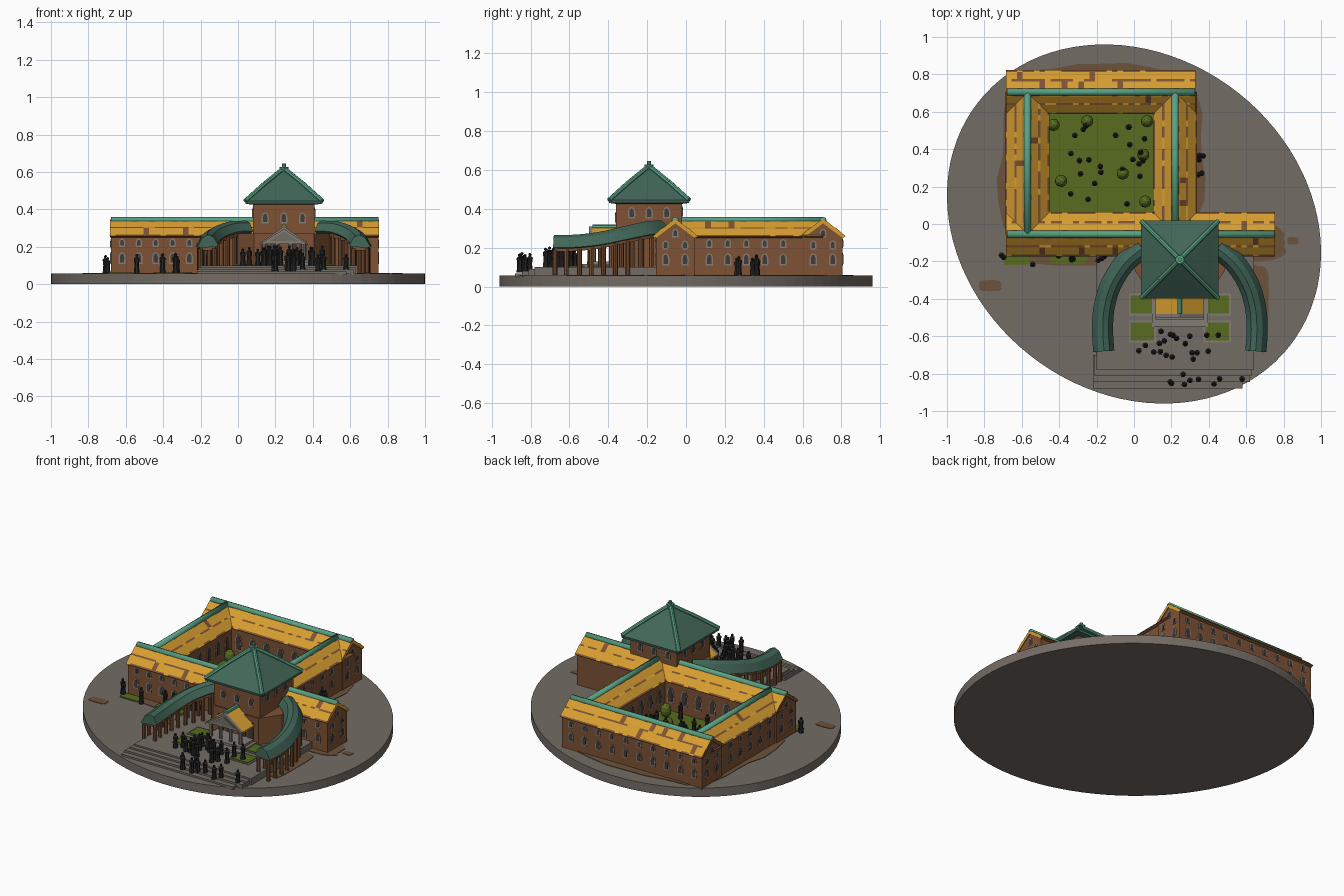
import bpy, bmesh, math, random
from mathutils import Vector, Matrix

if "Cube" in bpy.data.objects:
    bpy.data.objects.remove(bpy.data.objects["Cube"])
random.seed(4)

def mat(name, *c):
    m = bpy.data.materials.new(name)
    m.diffuse_color = (*c, 1)
    m.use_nodes = True
    m.node_tree.nodes["Principled BSDF"].inputs["Base Color"].default_value = m.diffuse_color
    return m

STONE = mat("ground grey", .175, .15, .13)
TRIM = mat("trim grey", .23, .20, .18)
TILE = mat("ochre tile", .68, .34, .03)
WALL = mat("rust brown wall", .21, .085, .035)
RIDGE = mat("pale green ridge", .10, .36, .23)
GREEN = mat("dark green roof", .055, .135, .10)
LAWN = mat("lawn green", .095, .15, .014)
BLACK = mat("figure black", .018, .018, .018)
EARTH = mat("earth brown", .15, .085, .045)
GLASS = mat("window dark", .055, .045, .04)

def finish(name, bm, *mats, smooth=False):
    bmesh.ops.recalc_face_normals(bm, faces=bm.faces)
    me = bpy.data.meshes.new(name)
    bm.to_mesh(me)
    bm.free()
    for m in mats:
        me.materials.append(m)
    ob = bpy.data.objects.new(name, me)
    bpy.context.collection.objects.link(ob)
    if smooth:
        for p in me.polygons:
            p.use_smooth = True
    return ob

def add_box(bm, x0, x1, y0, y1, z0, z1):
    m = Matrix.Translation(((x0+x1)/2, (y0+y1)/2, (z0+z1)/2)) @ Matrix.Diagonal((x1-x0, y1-y0, z1-z0, 1))
    bmesh.ops.create_cube(bm, size=1, matrix=m)

def boxes(name, m, *dims):
    bm = bmesh.new()
    for d in dims:
        add_box(bm, *d)
    return finish(name, bm, m)

def prism(bm, pts, z0, z1):
    a = [bm.verts.new((x, y, z0)) for x, y in pts]
    b = [bm.verts.new((x, y, z1)) for x, y in pts]
    n = len(pts)
    bm.faces.new(a)
    bm.faces.new(b)
    for i in range(n):
        bm.faces.new((a[i], a[(i+1) % n], b[(i+1) % n], b[i]))

def add_tube(bm, p, q, r):
    p, q = Vector(p), Vector(q)
    rot = (q-p).to_track_quat('Z', 'Y').to_matrix().to_4x4()
    bmesh.ops.create_cone(bm, cap_ends=True, segments=8, radius1=r, radius2=r, depth=(q-p).length,
                          matrix=Matrix.Translation((p+q)/2) @ rot)

def sweep(rings):
    """Closed tube through a list of equal rings of points."""
    bm = bmesh.new()
    vs = [[bm.verts.new(p) for p in r] for r in rings]
    n = len(vs[0])
    for a, b in zip(vs, vs[1:]):
        for i in range(n):
            bm.faces.new((a[i], a[(i+1) % n], b[(i+1) % n], b[i]))
    bm.faces.new(vs[0])
    bm.faces.new(vs[-1])
    return bm

# Skewed oval base disc
bm = bmesh.new()
T = [2*math.pi*i/96 for i in range(96)]
prism(bm, [(math.cos(t), .96*math.sin(t-.16)) for t in T], 0, .057)
finish("base_disc", bm, STONE)

# Earth and lawn patches on the ground
def blob(name, m, cx, cy, rx, ry, z):
    bm = bmesh.new()
    pts = []
    for i in range(28):
        t = 2*math.pi*i/28
        k = (abs(math.cos(t))**5+abs(math.sin(t))**5)**-.2*random.uniform(.95, 1.03)
        pts.append((cx+rx*k*math.cos(t), cy+ry*k*math.sin(t)))
    prism(bm, pts, .05, z)
    finish(name, bm, m)
for p in ((-.17, .36, .55, .49), (.54, -.1, .27, .1), (-.3, -.14, .32, .08), (.67, -.42, .05, .2),
          (-.77, -.33, .06, .03), (.85, -.09, .03, .02)):
    blob("earth_patch", EARTH, *p, .060)
for p in ((-.35, -.185, .1, .03), (-.63, -.19, .07, .03)):
    blob("grass_patch", LAWN, *p, .064)
boxes("courtyard_lawn", LAWN, (-.48, .13, .05, .61, .05, .072))

# Wings: walls with gable ends, streaked tile roof, ridge roll
def wing(name, along_x, c, a, b):
    def P(u, s, z):
        return (u, c+s, z) if along_x else (c+s, u, z)
    prof = [(-.1, .05), (.1, .05), (.1, .265), (0, .335), (-.1, .265)]
    finish(name+"_walls", sweep([[P(u, s, z) for s, z in prof] for u in (a, b)]), WALL)
    top = [(-.118, .258), (-.108, .266), (-.07, .3), (-.058, .305), (-.022, .335), (0, .345),
           (.022, .335), (.058, .305), (.07, .3), (.108, .266), (.118, .258)]
    prof = top+[(.1, .25), (0, .325), (-.1, .25)]
    n = round((b-a)/.03)
    e = .005
    bm = sweep([[P(a-e+(b-a+2*e)*i/n, s, z) for s, z in prof] for i in range(n+1)])
    streak = {0: .8, 2: .7, 4: .25, 5: .25, 7: .7, 9: .8}
    for i, f in enumerate(bm.faces):
        k = i % len(prof)
        f.material_index = int(k > 9 or random.random() < streak.get(k, .04))
    finish(name+"_roof", bm, TILE, WALL)
    bm = bmesh.new()
    add_tube(bm, P(a, 0, .34), P(b, 0, .34), .019)
    finish(name+"_ridge", bm, RIDGE, smooth=True)

wing("front_wing", True, -.055, -.68, .75)
wing("back_wing", True, .705, -.68, .325)
wing("left_wing", False, -.57, -.05, .7)
wing("right_wing", False, .22, -.05, .7)

# Windows: thin arched plates with a trim surround
def windows(name, spots, w=.022, h=.05):
    for label, m, g, d in (("trim", TRIM, .007, .003), ("pane", GLASS, 0, .005)):
        bm = bmesh.new()
        for x, y, z, nx, ny in spots:
            out = []
            for i in range(12):
                t = 2*math.pi*i/12
                s, v = (w/2+g)*math.cos(t)*1.1, (h/2+g)*math.sin(t)
                if math.sin(t) < -.1:
                    s, v = math.copysign(w/2+g, s) if abs(s) > 1e-6 else 0, -h/2-g
                out.append((x-ny*s, y+nx*s, z+v))
            r = [[bm.verts.new((px+nx*k, py+ny*k, pz)) for px, py, pz in out] for k in (-.002, d)]
            bm.faces.new(r[1])
            for i in range(12):
                bm.faces.new((r[0][i], r[0][i-1], r[1][i-1], r[1][i]))
        finish(name+"_"+label, bm, m)

front = [(x, -.155, z, 0, -1) for x in (-.62, -.53, -.44, -.35, -.26, -.17, .58, .68) for z in (.14, .222)]
back = [(-.62+.098*i, .805, z, 0, 1) for i in range(10) for z in (.14, .222)]
left = [(-.67, .0+.1*i, z, -1, 0) for i in range(8) for z in (.14, .222)]
right = [(.32, .12+.095*i, z, 1, 0) for i in range(5) for z in (.14, .222)]
ends = [(x, c+s, z, n, 0) for x, c, n in ((.75, -.055, 1), (.325, .705, 1), (-.68, .705, -1), (-.68, -.055, -1))
        for s, z in ((-.05, .14), (.05, .14), (-.05, .215), (.05, .215), (0, .275))]
windows("lower_window", [s for s in front+back+left+right+ends if s[2] < .2])
windows("upper_window", [s for s in front+back+left+right+ends if s[2] > .2], .018, .032)
court = [(-.42+.1*i, y, .17, 0, n) for i in range(6) for y, n in ((.045, 1), (.605, -1))]
court += [(x, .1+.092*i, .17, n, 0) for i in range(6) for x, n in ((-.47, 1), (.12, -1))]
windows("court_window", court, .03, .09)

# Terrace with front steps, lawns and portico steps
CX, CY = .245, -.19
boxes("terrace_steps", STONE, (-.2, .64, -.78, -.1, .05, .1), (-.21, .63, -.81, -.7, .05, .09),
      (-.22, .62, -.845, -.7, .05, .08), (-.22, .58, -.88, -.7, .05, .068))
boxes("portico_steps", TRIM, (CX-.13, CX+.13, -.51, -.3, .1, .13), (CX-.15, CX+.15, -.55, -.3, .1, .115))
for sx in (-1, 1):
    for y in (-.43, -.575):
        x = CX+sx*.2
        boxes("plaza_border", TRIM, (x-.073, x+.073, y-.058, y+.058, .09, .104))
        boxes("plaza_lawn", LAWN, (x-.063, x+.063, y-.048, y+.048, .09, .108))

# Tower with pyramid roof, hip ribs and finial
boxes("tower", WALL, (CX-.165, CX+.165, CY-.17, CY+.17, .05, .435))
bm = bmesh.new()
prism(bm, [(CX-.27, -.12), (CX-.24, -.25), (CX-.16, -.37), (CX+.16, -.37), (CX+.24, -.25), (CX+.27, -.12)], .05, .27)
finish("tower_base", bm, WALL)
tower_w = [(CX+s, CY-.17, .355, 0, -1) for s in (-.1, 0, .1)]+[(CX+s, CY+.17, .385, 0, 1) for s in (-.1, 0, .1)]
tower_w += [(CX+n*.165, CY+s, .38, n, 0) for s in (-.09, 0, .09) for n in (-1, 1)]
windows("tower_window", tower_w, .022, .045)
bm = bmesh.new()
for x in (-.105, -.05, .05, .105):
    add_box(bm, CX+x-.02, CX+x+.02, -.375, -.36, .13, .23)
finish("entrance_doors", bm, GLASS)
def sq(h, z):
    return [(CX+sx*h, CY+sy*h, z) for sx, sy in ((-1, -1), (1, -1), (1, 1), (-1, 1))]
finish("tower_roof", sweep([sq(.165, .425), sq(.205, .43), sq(.208, .445), sq(.105, .533), sq(.012, .61)]), GREEN)
bm = bmesh.new()
for a, b, c in zip(sq(.205, .445), sq(.105, .535), sq(.01, .612)):
    add_tube(bm, a, b, .013)
    add_tube(bm, b, c, .013)
add_tube(bm, (CX, CY, .59), (CX, CY, .628), .024)
add_tube(bm, (CX, CY, .62), (CX, CY, .645), .011)
finish("roof_ribs", bm, RIDGE, smooth=False)

# Portico: pediment, tiled roof, columns
def tri(w, z0, z1, y):
    return [(CX-w, y, z0), (CX+w, y, z0), (CX, y, z1)]
finish("pediment", sweep([tri(.12, .215, .295, -.49), tri(.12, .215, .295, -.35)]), TRIM)
finish("pediment_panel", sweep([tri(.08, .23, .28, -.494), tri(.08, .23, .28, -.485)]), STONE)
def chev(y):
    return [(CX+s, y, z) for s, z in ((-.13, .218), (0, .31), (.13, .218), (.13, .208), (0, .294), (-.13, .208))]
finish("pediment_rim", sweep([chev(-.5), chev(-.48)]), TRIM)
finish("portico_roof", sweep([chev(-.481), chev(-.35)]), TILE)
bm = bmesh.new()
add_tube(bm, (CX, -.48, .305), (CX, -.35, .305), .014)
finish("portico_ridge", bm, RIDGE)
bm = bmesh.new()
for x in (-.105, -.035, .035, .105):
    add_tube(bm, (CX+x, -.475, .12), (CX+x, -.475, .22), .011)
finish("portico_columns", bm, TRIM, smooth=False)

# Curved colonnades, mirrored about the tower axis
key = [(.2, -.13, .34), (.29, -.205, .335), (.365, -.32, .31), (.402, -.44, .283), (.412, -.56, .268), (.405, -.68, .265)]
def path(t):
    i = min(int(t), 4)
    p = [Vector(key[min(max(i+k, 0), 5)]) for k in (-1, 0, 1, 2)]
    f = t-i
    return .5*(2*p[1]+(p[2]-p[0])*f+(2*p[0]-5*p[1]+4*p[2]-p[3])*f*f+(3*p[1]-p[0]-3*p[2]+p[3])*f**3)
def frame(t, sx):
    p, d = path(t), path(min(t+.05, 5))-path(max(t-.05, 0))
    n = Vector((-d.y, d.x, 0)).normalized()
    return lambda s, z: (CX+sx*(p.x+n.x*s), p.y+n.y*s, p.z+z)
for sx in (-1, 1):
    fr = [frame(i/5, sx) for i in range(26)]
    roof = [(-.055, -.055), (-.03, -.012), (0, 0), (.03, -.015), (.058, -.065), (.045, -.07), (-.045, -.065)]
    finish("colonnade_roof", sweep([[f(s, z) for s, z in roof] for f in fr]), GREEN, smooth=False)
    beam = [(-.04, -.085), (-.04, -.05), (.045, -.05), (.045, -.085)]
    finish("colonnade_beam", sweep([[f(s, z) for s, z in beam] for f in fr[:-1]]), WALL)
    bm = bmesh.new()
    for i in range(9):
        f = frame(1+i*.485, sx)
        for s in (-.035, .04):
            x, y, z = f(s, -.075)
            add_tube(bm, (x, y, .06), (x, y, z), .012)
    finish("colonnade_columns", bm, WALL)

# Courtyard shrubs
bm = bmesh.new()
for x, y in ((-.43, .53), (-.25, .55), (.07, .55), (.05, .37), (-.06, .27), (-.39, .23), (.06, .12)):
    bmesh.ops.create_icosphere(bm, subdivisions=2, radius=.033,
                               matrix=Matrix.Translation((x, y, .105)) @ Matrix.Diagonal((1, 1, 1.4, 1)))
finish("shrubs", bm, LAWN)

# Crowd of robed figures: area (x0, x1, y0, y1), ground height, count
bm = bmesh.new()
for x0, x1, y0, y1, z, n in ((-.44, .09, .1, .58, .07, 24), (.02, .5, -.73, -.57, .1, 20), (-.18, .6, -.86, -.8, .072, 9),
                             (-.55, -.15, -.22, -.17, .057, 8), (.34, .37, .2, .6, .057, 6), (-.71, -.69, -.2, -.1, .057, 2)):
    for i in range(n):
        x, y, h = random.uniform(x0, x1), random.uniform(y0, y1), random.uniform(.085, .11)
        for r1, r2, lo, hi in ((.016, .012, 0, .45), (.012, .016, .45, .76), (.016, .006, .76, .84)):
            bmesh.ops.create_cone(bm, cap_ends=True, segments=7, radius1=r1, radius2=r2, depth=h*(hi-lo),
                                  matrix=Matrix.Translation((x, y, z+h*(lo+hi)/2)))
        bmesh.ops.create_icosphere(bm, subdivisions=1, radius=.009, matrix=Matrix.Translation((x, y, z+h*.92)))
finish("crowd", bm, BLACK)
